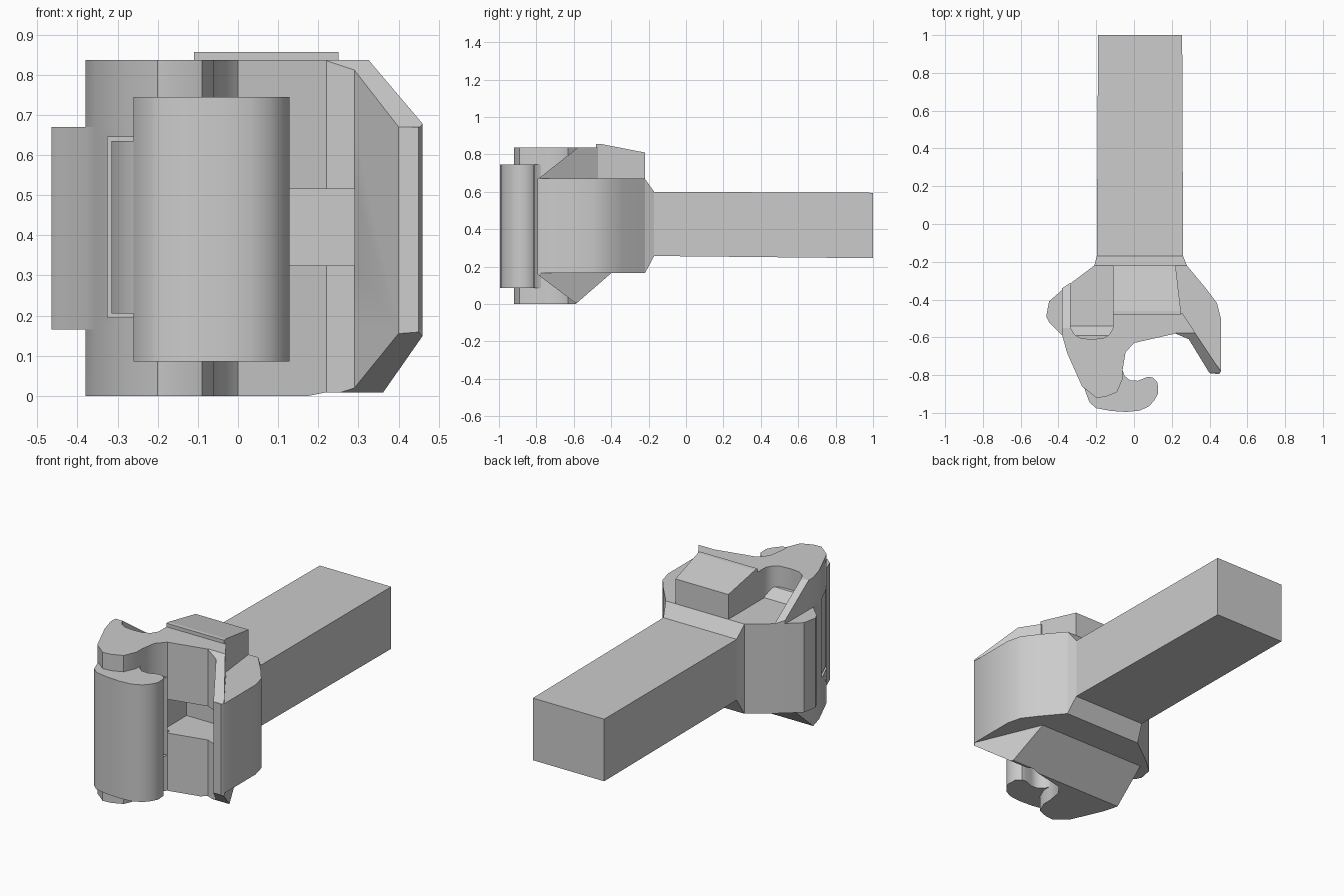
import bpy, bmesh
from mathutils import Vector

if "Cube" in bpy.data.objects:
    bpy.data.objects.remove(bpy.data.objects["Cube"])


def finish(bm, name):
    bmesh.ops.recalc_face_normals(bm, faces=bm.faces)
    me = bpy.data.meshes.new(name)
    bm.to_mesh(me)
    bm.free()
    ob = bpy.data.objects.new(name, me)
    bpy.context.collection.objects.link(ob)
    return ob


def smooth(ob, angle=0.6):
    bpy.ops.object.select_all(action='DESELECT')
    ob.select_set(True)
    bpy.context.view_layer.objects.active = ob
    bpy.ops.object.shade_smooth_by_angle(angle=angle)


def prism(name, pts, z0, z1, cuts=()):
    """Extrude a plan outline, then trim it by outward facing planes."""
    bm = bmesh.new()
    lo = [bm.verts.new((x, y, z0)) for x, y in pts]
    hi = [bm.verts.new((x, y, z1)) for x, y in pts]
    bm.faces.new(lo)
    bm.faces.new(hi)
    for i in range(len(pts)):
        j = (i + 1) % len(pts)
        bm.faces.new((lo[i], lo[j], hi[j], hi[i]))
    for co, no in cuts:
        bmesh.ops.bisect_plane(bm, geom=bm.verts[:] + bm.edges[:] + bm.faces[:], dist=1e-5,
                               plane_co=Vector(co), plane_no=Vector(no), clear_outer=True)
        bmesh.ops.holes_fill(bm, edges=[e for e in bm.edges if e.is_boundary], sides=0)
    return finish(bm, name)


def box(name, x0, x1, y0, y1, z0, z1):
    return prism(name, [(x0, y0), (x1, y0), (x1, y1), (x0, y1)], z0, z1)


def cut_away(ob, cutter):
    m = ob.modifiers.new("cut", 'BOOLEAN')
    m.object = cutter
    m.operation = 'DIFFERENCE'
    m.solver = 'EXACT'
    bpy.context.view_layer.objects.active = ob
    bpy.ops.object.modifier_apply(modifier=m.name)
    bpy.data.objects.remove(cutter)


# Shank with flared root: y, x0, x1, z0, z1
bm = bmesh.new()
rings = []
for y, x0, x1, z0, z1 in [(1, -.19, .255, .245, .595), (-.17, -.197, .26, .257, .6),
                          (-.22, -.21, .28, .165, .67)]:
    rings.append([bm.verts.new(p) for p in ((x0, y, z0), (x1, y, z0), (x1, y, z1), (x0, y, z1))])
for a, b in zip(rings, rings[1:]):
    for i in range(4):
        bm.faces.new((a[i], a[(i + 1) % 4], b[(i + 1) % 4], b[i]))
bm.faces.new(rings[0])
bm.faces.new(rings[-1])
finish(bm, "shank")

# Shared plan outlines
lug_front = [(-.38, -.59), (-.355, -.68), (-.275, -.86), (-.2, -.92), (-.15, -.915), (-.09, -.89),
             (-.06, -.82), (-.06, -.77), (-.045, -.68), (0, -.63), (.22, -.58)]
arm_front = [(.29, -.61), (.4, -.79), (.45, -.795), (.46, -.78)]

# Head body between the lugs
head = prism("head_body", [(-.21, -.22), (-.37, -.34), (-.45, -.41), (-.465, -.49), (-.45, -.52)]
             + lug_front + arm_front + [(.46, -.5), (.44, -.42), (.38, -.34), (.28, -.22)], .165, .67)
cut_away(head, box("slot_cutter", -.325, -.005, -1, -.6, .195, .645))
cut_away(head, box("recess_cutter", -.04, .29, -.7, -.4, .325, .515))
smooth(head)

# Upper lug with rounded pocket, left rib and raised block
pocket = [(-.11, -.55), (-.13, -.585), (-.165, -.605), (-.225, -.61), (-.28, -.605),
          (-.315, -.585), (-.335, -.55)]
smooth(prism("upper_lug", [(-.38, -.55)] + lug_front + [(.22, -.47), (-.11, -.47)] + pocket,
             .67, .837))
prism("upper_rib", [(-.38, -.55), (-.335, -.55), (-.335, -.31), (-.38, -.34)], .67, .837,
      [((0, -.55, .837), (0, .167, .24))])
prism("upper_block", [(-.11, -.22), (-.11, -.48), (.25, -.48), (.22, -.22)], .67, .857,
      [((0, -.46, .857), (0, .047, .24))])
# Sloped pocket floor under the arc
prism("pocket_fillet", [(-.335, -.61), (-.11, -.61), (-.11, -.53), (-.335, -.53)], .66, .72,
      [((0, -.54, .67), (0, .05, .05))])

# Guard arm slopes above and below
prism("upper_arm", [(.22, -.47), (.22, -.58)] + arm_front + [(.34, -.6), (.255, -.47)],
      .67, .837, [((0, -.79, .67), (0, -.165, .21))])
ramp = ((0, -.4, .165), (0, .165, -.19))
smooth(prism("lower_lug", [(-.38, -.38)] + lug_front + [(.22, -.38)], 0, .165, [ramp]))
prism("lower_arm", [(.22, -.38), (.22, -.58)] + arm_front + [(.46, -.5), (.44, -.38)], .008, .165,
      [ramp, ((0, -.79, .155), (0, -.143, -.19)), ((.46, -.78, .155), (.057, .024, -.008))])

# Knuckle hub between the lugs
smooth(prism("knuckle_hub", [(-.315, -.62), (-.315, -.75), (-.265, -.87), (-.2, -.93), (-.07, -.88),
                             (-.06, -.77), (-.045, -.68), (0, -.63)], .205, .635))
# Hooked knuckle nose
smooth(prism("knuckle_nose", [(-.26, -.88), (-.235, -.945), (-.2, -.975), (-.12, -.99), (-.04, -.995),
                              (.03, -.988), (.08, -.965), (.11, -.93), (.128, -.895), (.125, -.84),
                              (.1, -.812), (.07, -.81), (.02, -.83), (-.02, -.828), (-.05, -.805),
                              (-.062, -.77), (-.12, -.75), (-.2, -.8)], .085, .745), .7)
